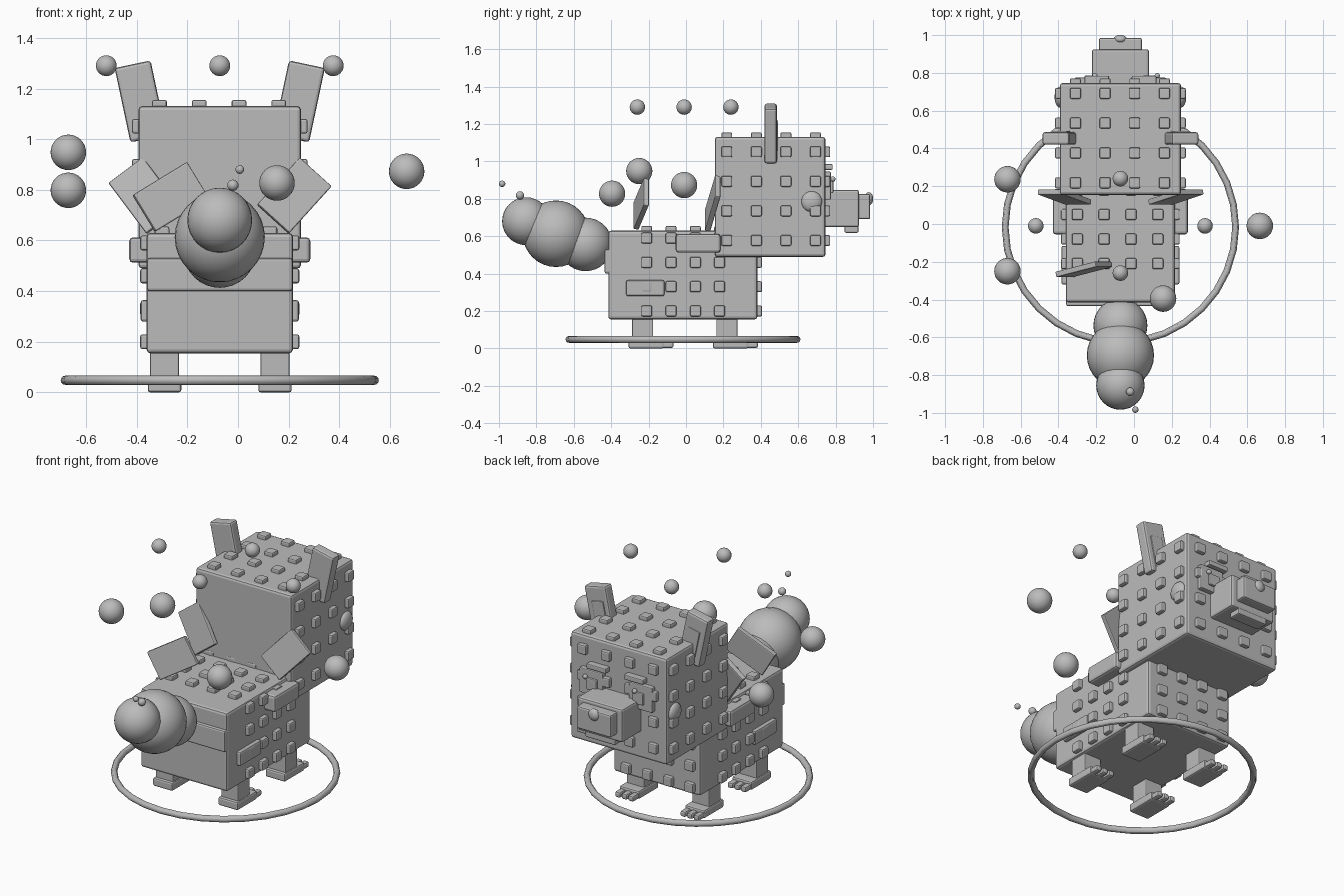
import bpy, bmesh, math
from mathutils import Matrix, Vector

if "Cube" in bpy.data.objects:
    bpy.data.objects.remove(bpy.data.objects["Cube"], do_unlink=True)

CX = -0.072  # symmetry plane of the animal
GREY = (0.5, 0.5, 0.5, 1)
mat = bpy.data.materials.new("plain grey")
mat.use_nodes = True
mat.diffuse_color = GREY
mat.node_tree.nodes["Principled BSDF"].inputs["Base Color"].default_value = GREY


def finish(name, bm, bevel=0.0):
    mesh = bpy.data.meshes.new(name)
    bm.to_mesh(mesh)
    bm.free()
    mesh.materials.append(mat)
    obj = bpy.data.objects.new(name, mesh)
    bpy.context.collection.objects.link(obj)
    if bevel:
        mod = obj.modifiers.new("soft_edges", "BEVEL")
        mod.width, mod.segments = bevel, 2
    return obj


def add_box(bm, center, size, rot=Matrix()):
    m = Matrix.Translation(center) @ rot @ Matrix.Diagonal((*size, 1))
    bmesh.ops.create_cube(bm, size=1, matrix=m)


def box(name, center, size, bevel=0.01, rot=Matrix()):
    bm = bmesh.new()
    add_box(bm, center, size, rot)
    return finish(name, bm, bevel)


def ball(name, center, radius, scale=(1, 1, 1)):
    bm = bmesh.new()
    m = Matrix.Translation(center) @ Matrix.Diagonal((*scale, 1))
    bmesh.ops.create_uvsphere(bm, u_segments=32, v_segments=16, radius=radius, matrix=m)
    for f in bm.faces:
        f.smooth = True
    return finish(name, bm)


def studs(name, xs, ys, zs, half, top, front):
    """Rows of square studs on the top, the sides and the front of a block."""
    s, t = 0.058, 0.05
    bm = bmesh.new()
    for x in xs:
        for y in ys:
            add_box(bm, (x, y, top), (s, s, t))
        for z in zs:
            add_box(bm, (x, front, z), (s, t, s))
    for side in (-1, 1):
        for y in ys:
            for z in zs:
                add_box(bm, (CX + side * half, y, z), (t, s, s))
    finish(name, bm, 0.008)


def row(start, step):
    return [start + step * i for i in range(4)]


# Body and head blocks with their studs
box("body", (CX, -0.017, 0.392), (0.578, 0.797, 0.475), 0.015)
box("rear_band", (CX, -0.405, 0.465), (0.575, 0.06, 0.13))
studs("body_studs", row(-0.30, 0.142), row(-0.21, 0.13), row(0.20, 0.13), 0.289, 0.63, 0.382)
box("head", (CX, 0.45, 0.81), (0.642, 0.592, 0.642), 0.015)
studs("head_studs", row(-0.31, 0.157), row(0.218, 0.158), row(0.577, 0.158), 0.321, 1.13, 0.746)

# Paired parts
for s, side in ((-1, "right"), (1, "left")):
    box(f"{side}_arm", (CX + s * 0.30, 0.065, 0.562), (0.115, 0.24, 0.1), 0.015)
    box(f"{side}_flank_panel", (CX + s * 0.29, -0.218, 0.322), (0.045, 0.205, 0.085))
    ball(f"{side}_cheek", (CX + s * 0.321, 0.672, 0.785), 0.055, (0.5, 1, 1))

    # Ears lean outwards, with a thin inner panel
    lean = Matrix.Rotation(s * math.radians(12), 4, "Y")
    ear = Vector((CX + s * 0.313, 0.453, 1.149))
    box(f"{side}_ear", ear, (0.145, 0.066, 0.30), 0.012, lean)
    box(f"{side}_inner_ear", ear + Vector((-s * 0.01, 0.03, -0.035)), (0.08, 0.02, 0.2), 0.005, lean)

    # Eyes
    ex = CX + s * 0.165
    box(f"{side}_eye", (ex, 0.757, 0.87), (0.155, 0.035, 0.15), 0.006)
    box(f"{side}_pupil", (ex - s * 0.01, 0.775, 0.865), (0.07, 0.025, 0.07), 0.006)
    ball(f"{side}_eye_glint", (ex + 0.03, 0.785, 0.905), 0.014)
    box(f"{side}_brow", (CX + s * 0.125, 0.762, 0.97), (0.13, 0.045, 0.03), 0.006)

    # Legs, feet and toes
    for y, end in ((-0.232, "rear"), (0.219, "front")):
        lx = CX + s * 0.218
        box(f"{end}_{side}_leg", (lx, y, 0.1), (0.115, 0.113, 0.16), 0.006)
        box(f"{end}_{side}_foot", (lx, y + 0.02, 0.025), (0.132, 0.19, 0.05))
        bm = bmesh.new()
        for i in (-1, 0, 1):
            add_box(bm, (lx + i * 0.044, y + 0.13, 0.019), (0.036, 0.07, 0.034))
        finish(f"{end}_{side}_toes", bm, 0.01)

# Muzzle
box("muzzle", (CX, 0.83, 0.748), (0.302, 0.19, 0.2), 0.012)
box("snout", (CX, 0.95, 0.758), (0.228, 0.07, 0.135))
ball("nose", (CX, 0.978, 0.80), 0.035, (1, 0.65, 1))
box("lower_jaw", (CX, 0.885, 0.638), (0.2, 0.075, 0.04), 0.008)

# Tail made of overlapping balls
for i, (y, z, r) in enumerate([(-0.537, 0.556, 0.143), (-0.695, 0.613, 0.178), (-0.855, 0.68, 0.128)]):
    ball(f"tail_ball_{i + 1}", (CX, y, z), r)
ball("tail_spark_large", (-0.02, -0.888, 0.818), 0.022)
ball("tail_spark_small", (0.007, -0.983, 0.88), 0.017)

# Tilted plates on the back
for name, c, dx, dz in (("right_front_plate", (-0.368, 0.143, 0.777), -0.60, 0.80),
                        ("left_front_plate", (0.222, 0.143, 0.777), 0.67, 0.74),
                        ("right_rear_plate", (-0.265, -0.240, 0.772), 0.85, 0.52)):
    long = Vector((dx, 0.22, dz)).normalized()
    wide = Vector((dz, 0, -dx)).normalized()
    rot = Matrix((long, wide, long.cross(wide))).transposed().to_4x4()
    box(name, c, (0.255, 0.17, 0.03), 0.006, rot)

# Floating orbs
for i in range(4):
    a = i * math.pi / 2
    ball(f"small_orb_{i + 1}", (CX + 0.448 * math.cos(a), -0.01 + 0.25 * math.sin(a), 1.29), 0.041)
for i, p in enumerate([(-0.67, -0.25, 0.948), (-0.67, 0.237, 0.798), (0.666, -0.01, 0.873), (0.154, -0.395, 0.827)]):
    ball(f"large_orb_{i + 1}", p, 0.07)

# Ground ring
bpy.ops.mesh.primitive_torus_add(location=(CX, -0.016, 0.048), major_radius=0.61, minor_radius=0.018,
                                 major_segments=32, minor_segments=12)
ring = bpy.context.object
ring.name = "ground_ring"
ring.data.materials.append(mat)
bpy.ops.object.shade_smooth_by_angle()
